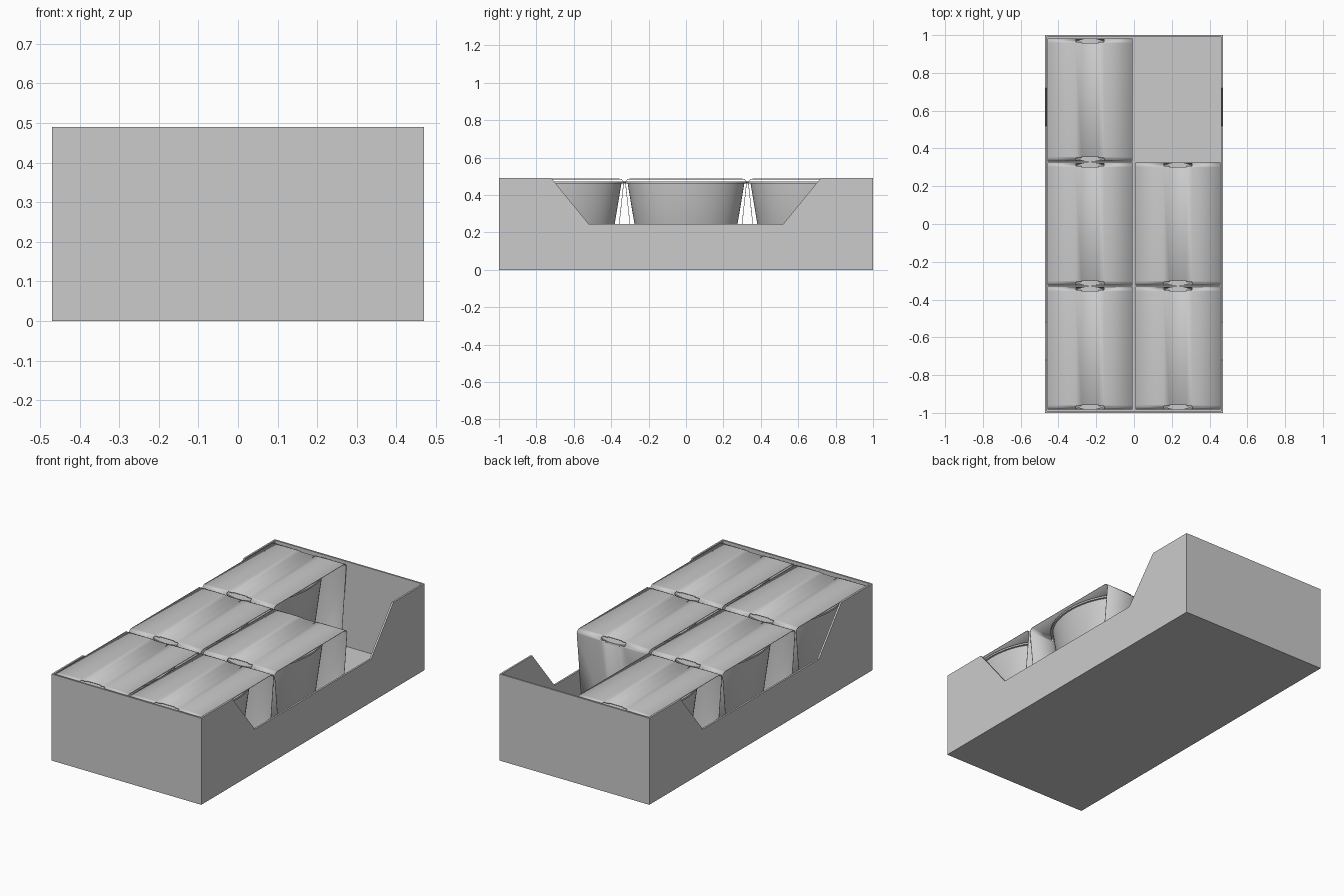
import bpy, bmesh
from math import sin, cos, pi, radians

if "Cube" in bpy.data.objects:
    bpy.data.objects.remove(bpy.data.objects["Cube"])

WALL, HX, HY, H = 0.010, 0.47, 1.0, 0.49


def finish(bm, name, smooth=None):
    bmesh.ops.remove_doubles(bm, verts=bm.verts, dist=1e-5)
    bmesh.ops.recalc_face_normals(bm, faces=bm.faces)
    me = bpy.data.meshes.new(name)
    bm.to_mesh(me)
    bm.free()
    ob = bpy.data.objects.new(name, me)
    bpy.context.collection.objects.link(ob)
    if smooth:
        bpy.ops.object.select_all(action='DESELECT')
        bpy.context.view_layer.objects.active = ob
        ob.select_set(True)
        bpy.ops.object.shade_smooth_by_angle(angle=radians(smooth))
    return ob


def slab(name, profile, x0, x1):
    """Extrude a (y, z) outline from x0 to x1."""
    bm = bmesh.new()
    face = bm.faces.new([bm.verts.new((x0, y, z)) for y, z in profile])
    geo = bmesh.ops.extrude_face_region(bm, geom=[face])['geom']
    bmesh.ops.translate(bm, vec=(x1 - x0, 0, 0),
                        verts=[g for g in geo if isinstance(g, bmesh.types.BMVert)])
    return finish(bm, name)


def rect(y0, y1, z0, z1):
    return [(y0, z0), (y1, z0), (y1, z1), (y0, z1)]


# Display tray: floor, two ends, two sides with a low cut-out
IN = HY - WALL
side = [(-IN, 0), (IN, 0), (IN, H), (0.72, H), (0.52, 0.245),
        (-0.52, 0.245), (-0.72, H), (-IN, H)]
slab("tray_floor", rect(-IN, IN, 0, 0.008), -HX + WALL, HX - WALL)
slab("tray_front", rect(-HY, -IN, 0, H), -HX, HX)
slab("tray_back", rect(IN, HY, 0, H), -HX, HX)
slab("tray_right", side, HX - WALL, HX)
slab("tray_left", side, -HX, -HX + WALL)


def make_sleeve(cx, cy):
    """Open-ended card wrap with rounded top corners and lip slots."""
    top, bot, r, n = 0.487, 0.010, 0.024, 6
    half, foot = 0.325, 0.275
    right = [(foot, bot)] + [
        (half - r + r * cos(a), top - r + r * sin(a))
        for a in (pi / 2 * i / n for i in range(n + 1))]
    prof = right + [(-y, z) for y, z in reversed(right)]
    xs = [-0.225, -0.075, -0.045, 0.045, 0.075, 0.225]
    bm = bmesh.new()
    rows = [[bm.verts.new((cx + x, cy + y, z)) for y, z in prof] for x in xs]
    m = len(prof)
    for i in range(len(xs) - 1):
        for j in range(m):
            k = (j + 1) % m
            jj = j if j <= n else m - 2 - j
            # corner strips left open for the tub lip, stepped at the ends
            lo, hi = (2, n) if i in (1, 3) else (1, n + 1)
            if 1 <= i <= 3 and j != m - 1 and lo <= jj < hi and j != n + 1:
                continue
            bm.faces.new((rows[i][j], rows[i + 1][j], rows[i + 1][k], rows[i][k]))
    ob = finish(bm, "card_sleeve", 40)
    mod = ob.modifiers.new("card", 'SOLIDIFY')
    mod.thickness, mod.offset = 0.003, -1


def make_tub(cx, cy):
    """Tapered oval tub with a flat rim lip."""
    rings = [(0.155, 0.232, 0.014), (0.162, 0.238, 0.022), (0.212, 0.312, 0.462),
             (0.222, 0.328, 0.462), (0.222, 0.328, 0.472)]
    n = 64
    bm = bmesh.new()
    loops = [[bm.verts.new((cx + a * cos(2 * pi * i / n), cy + b * sin(2 * pi * i / n), z))
              for i in range(n)] for a, b, z in rings]
    for lo, hi in zip(loops, loops[1:]):
        for i in range(n):
            k = (i + 1) % n
            bm.faces.new((lo[i], lo[k], hi[k], hi[i]))
    bm.faces.new(loops[0][::-1])
    bm.faces.new(loops[-1])
    finish(bm, "oval_tub", 35)


# Two columns of three packs, the back right place left empty
for cx in (-0.2325, 0.2325):
    for cy in (-0.657, 0.0, 0.657):
        if cx > 0 and cy > 0.1:
            continue
        make_sleeve(cx, cy)
        make_tub(cx, cy)
